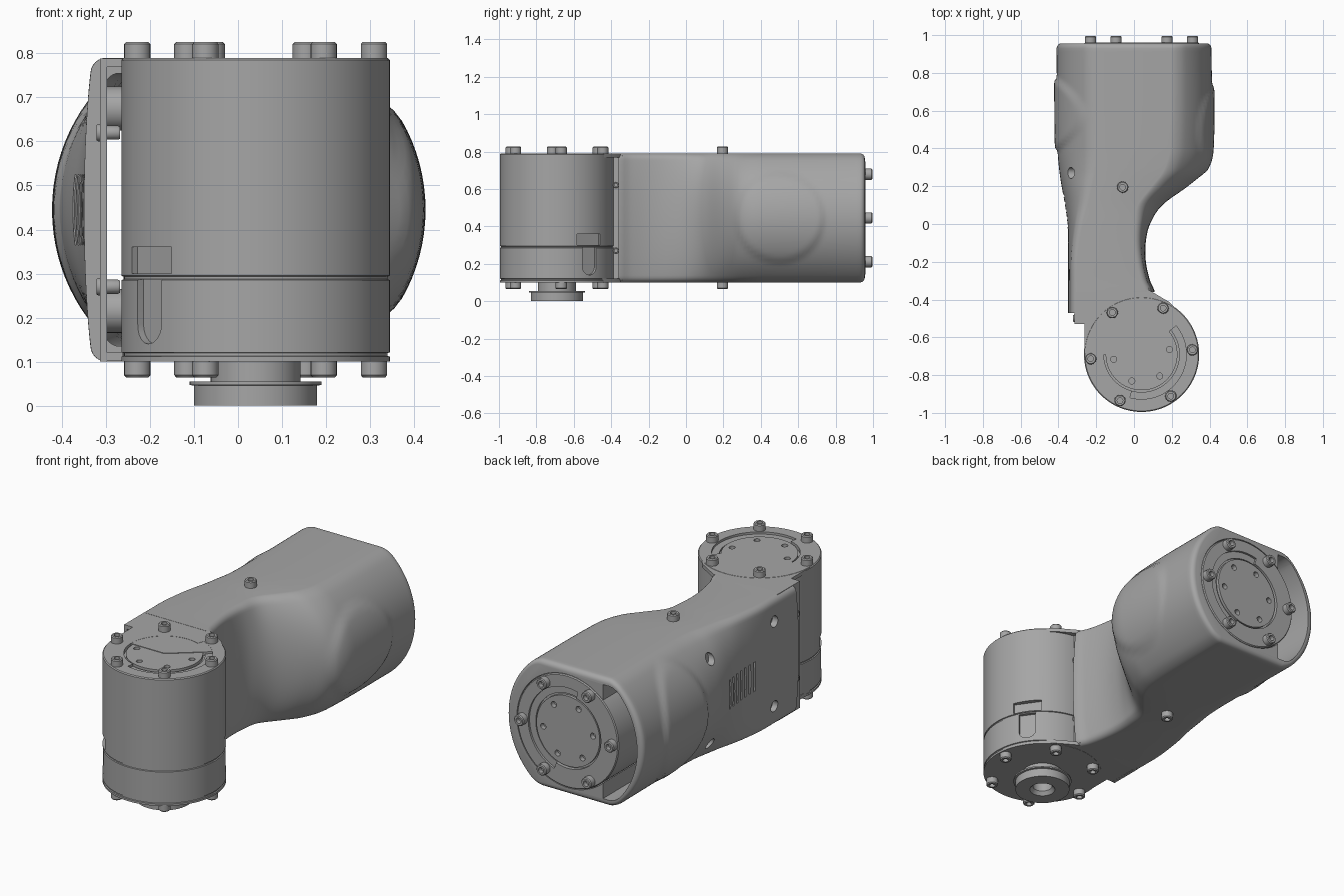
import bpy, bmesh
from math import radians, cos, sin, pi, sqrt
from mathutils import Matrix, Vector

if "Cube" in bpy.data.objects:
    bpy.data.objects.remove(bpy.data.objects["Cube"], do_unlink=True)

grey = bpy.data.materials.new("machined_grey")
grey.use_nodes = True
grey.diffuse_color = (0.38, 0.38, 0.38, 1)
grey.node_tree.nodes["Principled BSDF"].inputs["Base Color"].default_value = grey.diffuse_color

MID = 0.445                      # mid height of the arm
HALF = 0.345                     # half its thickness
MX, MY, MR = 0.04, -0.69, 0.305  # front drive centre and radius
move = Matrix.Translation
ALONG_X = Matrix.Rotation(pi / 2, 4, 'Y') @ Matrix.Rotation(pi / 2, 4, 'Z')  # local (x, y, z) -> (y, z, x)
FRONT = move((MX, MY, 0.1))
REAR = move((MX, 0.27, MID)) @ Matrix.Rotation(-pi / 2, 4, 'X')


def finish(name, bm):
    bmesh.ops.recalc_face_normals(bm, faces=bm.faces)
    mesh = bpy.data.meshes.new(name)
    bm.to_mesh(mesh)
    bm.free()
    mesh.materials.append(grey)
    obj = bpy.data.objects.new(name, mesh)
    bpy.context.collection.objects.link(obj)
    return obj


def cut(obj, bm):
    """Subtract a temporary solid and bake the result."""
    tool = finish("cutter", bm)
    tool.hide_render = True
    mod = obj.modifiers.new("cut", 'BOOLEAN')
    mod.object, mod.operation, mod.solver = tool, 'DIFFERENCE', 'EXACT'
    deps = bpy.context.evaluated_depsgraph_get()
    mesh = bpy.data.meshes.new_from_object(obj.evaluated_get(deps))
    obj.modifiers.clear()
    obj.data = mesh
    bpy.data.objects.remove(tool, do_unlink=True)


def prism(bm, pts, lo, hi, matrix=Matrix()):
    rings = [[bm.verts.new(matrix @ Vector((x, y, z))) for x, y in pts] for z in (lo, hi)]
    bm.faces.new(rings[0][::-1])
    bm.faces.new(rings[1])
    n = len(pts)
    for i in range(n):
        j = (i + 1) % n
        bm.faces.new((rings[0][i], rings[0][j], rings[1][j], rings[1][i]))
    return bm


def rect(x0, x1, y0, y1):
    return [(x0, y0), (x1, y0), (x1, y1), (x0, y1)]


def arc(r, a0, a1, n, cx=0, cy=0):
    return [(cx + r * cos(radians(a0 + (a1 - a0) * i / n)),
             cy + r * sin(radians(a0 + (a1 - a0) * i / n))) for i in range(n + 1)]


def circle(r, cx=0, cy=0, n=24):
    return arc(r, 0, 360, n, cx, cy)[:-1]


def lathe(name, profile, matrix, steps=96):
    bm = bmesh.new()
    vs = [bm.verts.new((r, 0, z)) for r, z in profile]
    es = [bm.edges.new(p) for p in zip(vs, vs[1:])]
    bmesh.ops.spin(bm, geom=vs + es, axis=(0, 0, 1), cent=(0, 0, 0),
                   angle=2 * pi, steps=steps, use_duplicate=False)
    bmesh.ops.remove_doubles(bm, verts=bm.verts, dist=0.0002)
    bm.transform(matrix)
    return finish(name, bm)


def bolt(name, matrix, r=0.03, h=0.036):
    return lathe(name, [(0, h / 3), (r / 2, h / 3), (r / 2, h), (r * 0.85, h), (r, h - 0.005),
                        (r, -0.005), (0, -0.005)], matrix, 20)


# Arm outline along y: left x, right x, left roundness, right roundness
OUTLINE = [
    (-0.47, -0.35, 0.11, 0.02, 0.02), (-0.36, -0.35, 0.11, 0.02, 0.02),
    (-0.3, -0.35, 0.085, 0.02, 0.02), (-0.2, -0.35, 0.063, 0.02, 0.02),
    (-0.1, -0.35, 0.062, 0.03, 0.03), (0, -0.352, 0.085, 0.05, 0.05),
    (0.1, -0.365, 0.15, 0.09, 0.1), (0.2, -0.383, 0.285, 0.13, 0.16),
    (0.28, -0.395, 0.375, 0.16, 0.19), (0.4, -0.405, 0.41, 0.18, 0.19),
    (0.97, -0.41, 0.41, 0.18, 0.18)]


def outline(y):
    i = max(k for k in range(len(OUTLINE) - 1) if k == 0 or OUTLINE[k][0] <= y)
    a, b = OUTLINE[i], OUTLINE[i + 1]
    p, q = OUTLINE[max(i - 1, 0)], OUTLINE[min(i + 2, len(OUTLINE) - 1)]
    h = b[0] - a[0]
    t = (y - a[0]) / h
    out = []
    for k in range(1, 5):
        m0 = (b[k] - p[k]) / (b[0] - p[0]) * h
        m1 = (q[k] - a[k]) / (q[0] - a[0]) * h
        out.append((2*t**3 - 3*t*t + 1) * a[k] + (t**3 - 2*t*t + t) * m0
                   + (3*t*t - 2*t**3) * b[k] + (t**3 - t*t) * m1)
    return out


def pad(y, z, cy, ry, rz, height):
    """Soft raised oval on the flank."""
    d = 1 - sqrt(((y - cy) / ry) ** 2 + (z / rz) ** 2)
    t = min(max(d / 0.15, 0), 1)
    return height * t * t * (3 - 2 * t)


def section(y, inset, cavity, n=40):
    xl, xr, dl, dr = outline(y)
    half = HALF - inset
    right, left = [], []
    for i in range(n + 1):
        z = half * sin(pi * (i / n - 0.5))
        round_ = (1 - sqrt(1 - (z / 0.42) ** 2)) / 0.43
        c = max(0, 0.03 - (half - abs(z)))
        corner = 0.03 - sqrt(max(0, 0.03 ** 2 - c * c))
        lx = xl + inset + dl * round_ + corner
        rx = xr - inset - dr * round_ - corner
        if cavity:
            rx = -0.17
        else:
            lx -= pad(y, z, 0.58, 0.2, 0.335, 0.014)
            rx += pad(y, z, 0.5, 0.25, 0.25, 0.012)
        right.append((rx, y, MID + z))
        left.append((lx, y, MID + z))
    return right + left[::-1]


def loft(stations, cavity=False):
    bm = bmesh.new()
    rings = [[bm.verts.new(p) for p in section(y, s, cavity)] for y, s in stations]
    for a, b in zip(rings, rings[1:]):
        for i in range(len(a)):
            j = (i + 1) % len(a)
            bm.faces.new((a[i], a[j], b[j], b[i]))
    bm.faces.new(rings[0])
    bm.faces.new(rings[-1][::-1])
    return bm


# Arm shell: lofted, rounded at the rear, hollow along its left flank
body = [(-0.47 + 1.4 * i / 80, 0) for i in range(81)]
body += [(0.93 + 0.026 * sin(a), 0.026 * (1 - cos(a))) for a in (0.4, 0.8, 1.2, pi / 2)]
shell = finish("arm_shell", loft(body))
cut(shell, loft([(-0.6 + 0.131 * i, 0.035) for i in range(1, 13)][0:12], True))
cut(shell, prism(bmesh.new(), rect(-0.312, 0.5, -1, -0.36), 0, 1))
cut(shell, prism(bmesh.new(), circle(0.308, n=96), 0.02, 0.9, REAR))
vents = bmesh.new()
for i in range(7):
    y = -0.09 + i * 0.04
    prism(vents, rect(y - 0.007, y + 0.007, 0.365, 0.525), -0.5, -0.29, ALONG_X)
for y in (-0.27, 0.27):
    for s in (-1, 1):
        prism(vents, circle(0.03, y, MID + s * 0.23), -0.5, -0.29, ALONG_X)
cut(shell, vents)


def drive(name, matrix, phase):
    """Round drive unit with faceplate, bolt ring and side slots."""
    top = 0.69
    obj = lathe(name, [(0, top - 0.004), (0.19, top - 0.004), (0.19, top - 0.02), (0.2, top - 0.02),
                       (0.2, top), (0.3, top), (MR, top - 0.005), (MR, 0.195), (0.3, 0.193),
                       (0.3, 0.187), (MR, 0.185), (MR, 0.021), (0.3, 0.019), (0.3, 0.013),
                       (MR, 0.011), (MR, 0), (0, 0)], Matrix())
    cutter = bmesh.new()
    prism(cutter, arc(0.195, -105, 70, 40) + arc(0.237, 70, -105, 40), top - 0.012, top + 0.1)
    for i in range(6):
        x, y = arc(0.15, 5 + phase, 365 + phase, 6)[i]
        prism(cutter, circle(0.016, x, y, 16), top - 0.03, top + 0.1)
    for a in (35, 217):
        m = Matrix.Rotation(radians(a), 4, 'Z') @ ALONG_X
        prism(cutter, rect(-0.075, 0.075, 0.2, 0.26), 0.28, 0.4, m)
        prism(cutter, arc(0.045, 180, 360, 12, 0, 0.085) + [(0.045, 0.186), (-0.045, 0.186)],
              0.285, 0.4, m)
    cut(obj, cutter)
    obj.data.transform(matrix)
    for i in range(6):
        x, y = arc(0.27, phase, 360 + phase, 6)[i]
        bolt(name + "_bolt", matrix @ move((x, y, top)))
        if matrix is FRONT:
            bolt(name + "_lower_bolt", matrix @ move((x, y, 0)) @ Matrix.Rotation(pi, 4, 'X'))


drive("front_drive", FRONT, 5)
drive("rear_drive", REAR, 0)

# Hollow output shaft under the front drive
lathe("output_shaft", [(0.05, 0.11), (0.05, 0.02), (0.065, 0), (0.14, 0), (0.14, 0.045), (0.15, 0.047),
                       (0.15, 0.055), (0.102, 0.055), (0.102, 0.105)], move((MX, MY, 0)), 64)

# Bracket between arm and front drive: two flanges, side wall, inner block
bracket = bmesh.new()
flange = [(-0.314, -0.53), (-0.262, -0.53), (-0.262, -0.69), (MX, -0.69), (0.27, -0.5),
          (0.19, -0.415), (0.08, -0.35), (-0.314, -0.35)]
prism(bracket, flange, 0.101, 0.121)
prism(bracket, flange, 0.769, 0.789)
prism(bracket, rect(-0.314, -0.298, -0.53, -0.34), 0.1, 0.789)
prism(bracket, rect(-0.17, 0.08, -0.5, -0.34), 0.11, 0.78)
finish("drive_bracket", bracket)

# Side bosses and screws, plus the cover screws on top and bottom
for s in (-1, 1):
    lathe("spacer_boss", [(0, 0), (0.05, 0), (0.05, 0.06), (0, 0.06)],
          move((-0.31, -0.29, MID + s * 0.23)) @ ALONG_X, 32)
    bolt("bracket_screw", move((-0.314, -0.5, MID + s * 0.175)) @ Matrix.Rotation(-pi / 2, 4, 'Y'),
         0.02, 0.008)
    bolt("inner_screw", move((-0.298, -0.5, MID + s * 0.175)) @ Matrix.Rotation(pi / 2, 4, 'Y'),
         0.016, 0.03)
    bolt("joint_screw", move((0.06, -0.375, MID + s * 0.175)) @ Matrix.Rotation(pi / 2, 4, 'Y'),
         0.016, 0.03)
    bolt("cover_screw", move((-0.06, 0.195, MID + s * HALF)) @ Matrix.Rotation(pi * (s < 0), 4, 'X'))

# Smooth shading with sharp edges kept
bpy.ops.object.select_all(action='DESELECT')
for obj in bpy.context.collection.objects:
    if obj.type == 'MESH' and obj.data.materials and obj.data.materials[0] == grey:
        obj.select_set(True)
        bpy.context.view_layer.objects.active = obj
bpy.ops.object.shade_smooth_by_angle(angle=radians(30))
